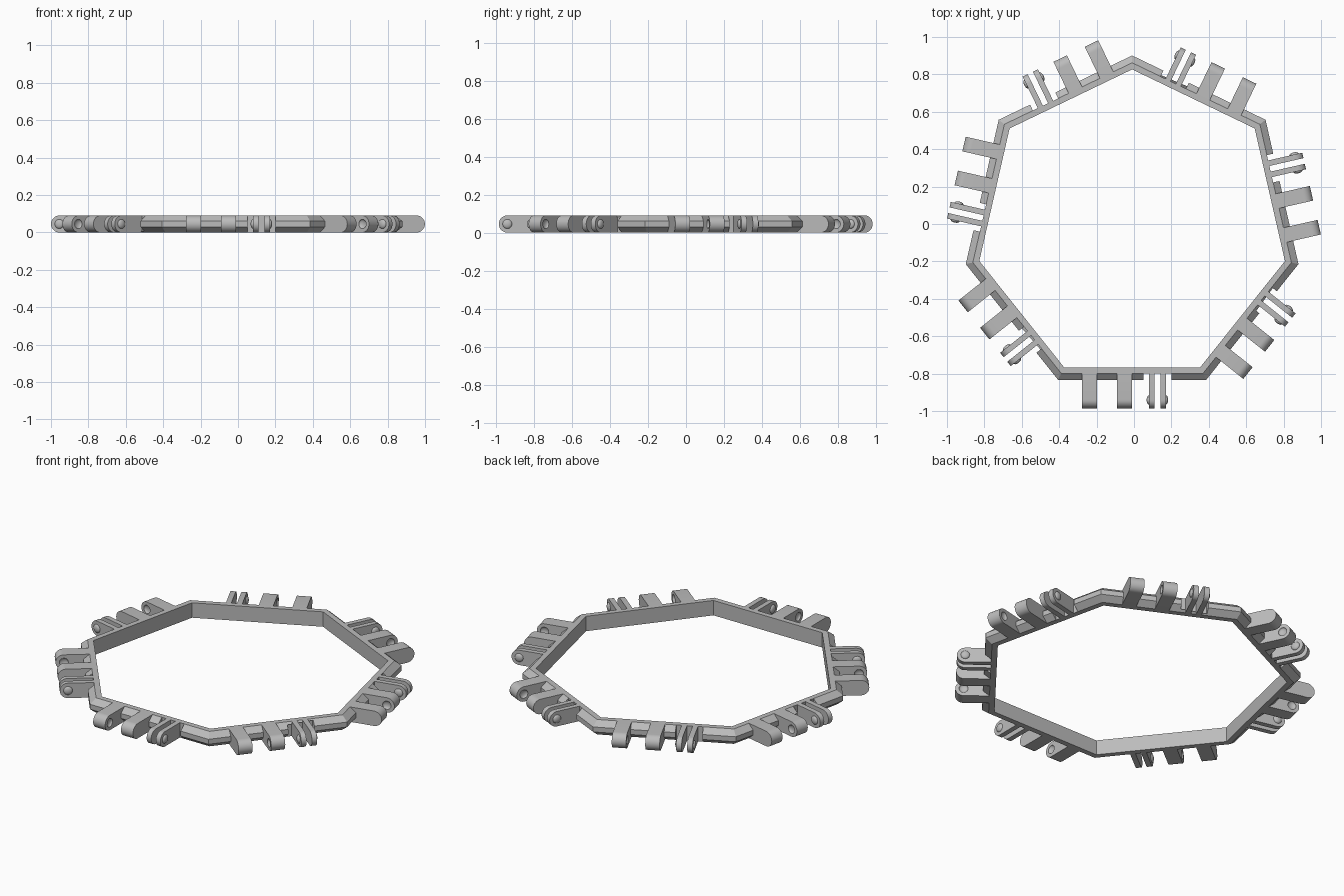
import bpy, bmesh, math
from mathutils import Matrix, Vector

cube = bpy.data.objects.get("Cube")
if cube:
    bpy.data.objects.remove(cube)

SIDES, HEIGHT = 7, 0.09
OUTER, RIM, INNER, CHAMFER = 0.822, 0.787, 0.755, 0.03   # distances from ring centre
REACH, PIN = 0.974, 0.929                                # tab tip and pivot
GAP = 0.135                                              # offset of each hinge half
CENTRE = Matrix.Translation((-0.01, -0.0115, 0))

grey = bpy.data.materials.new("plain grey")
grey.use_nodes = True
grey.diffuse_color = (0.5, 0.5, 0.5, 1)
grey.node_tree.nodes["Principled BSDF"].inputs["Base Color"].default_value = (0.5, 0.5, 0.5, 1)


def add(name, mesh, matrix=Matrix()):
    obj = bpy.data.objects.new(name, mesh)
    bpy.context.collection.objects.link(obj)
    obj.matrix_world = matrix
    return obj


def to_mesh(name, bm):
    bmesh.ops.recalc_face_normals(bm, faces=bm.faces)
    mesh = bpy.data.meshes.new(name)
    bm.to_mesh(mesh)
    bm.free()
    mesh.materials.append(grey)
    return mesh


def turn(i):
    return Matrix.Rotation(math.tau * i / SIDES, 4, 'Z')


def tab(name, x, width):
    """Rounded-end tab pointing to -y, extruded along x."""
    r = HEIGHT / 2
    arc = [math.pi * i / 16 for i in range(17)]
    outline = [(-RIM, 0)] + [(-PIN - r * math.sin(a), r - r * math.cos(a)) for a in arc]
    outline.append((-RIM, HEIGHT))
    bm = bmesh.new()
    face = bm.faces.new([bm.verts.new((x - width / 2, y, z)) for y, z in outline])
    ext = bmesh.ops.extrude_face_region(bm, geom=[face])
    moved = [v for v in ext["geom"] if isinstance(v, bmesh.types.BMVert)]
    bmesh.ops.translate(bm, verts=moved, vec=(width, 0, 0))
    return to_mesh(name, bm)


def button(name, x):
    """Shallow dome shape centred on a tab side."""
    bm = bmesh.new()
    m = (Matrix.Translation((x, -PIN, HEIGHT / 2)) @ Matrix.Diagonal((0.012, 0.025, 0.025, 1))
         @ Matrix.Rotation(math.pi / 2, 4, 'Y'))
    bmesh.ops.create_uvsphere(bm, u_segments=20, v_segments=10, radius=1, matrix=m)
    return to_mesh(name, bm)


def cut(mesh, cutter_mesh):
    """Return the mesh with the cutter subtracted."""
    body, cutter = add("body", mesh), add("cutter", cutter_mesh)
    cutter.hide_render = True
    mod = body.modifiers.new("cut", 'BOOLEAN')
    mod.object, mod.operation, mod.solver = cutter, 'DIFFERENCE', 'EXACT'
    bpy.context.view_layer.update()
    result = bpy.data.meshes.new_from_object(
        body.evaluated_get(bpy.context.evaluated_depsgraph_get()))
    for obj in (body, cutter):
        bpy.data.objects.remove(obj)
    return result


# Seven-sided ring with chamfered outer edges
section = [(INNER, 0), (RIM, 0), (OUTER, CHAMFER), (OUTER, HEIGHT - CHAMFER),
           (RIM, HEIGHT), (INNER, HEIGHT)]
bm = bmesh.new()
loops = []
for i in range(SIDES):
    a = math.pi / 2 + math.tau * i / SIDES
    k = 1 / math.cos(math.pi / SIDES)
    loops.append([bm.verts.new((d * k * math.cos(a), d * k * math.sin(a), z)) for d, z in section])
for i in range(SIDES):
    p, q = loops[i], loops[(i + 1) % SIDES]
    for j in range(len(section)):
        n = (j + 1) % len(section)
        bm.faces.new((p[j], p[n], q[n], q[j]))
ring = to_mesh("ring", bm)

# Clearance notches around each pair of thin plates
bm = bmesh.new()
for i in range(SIDES):
    m = (turn(i) @ Matrix.Translation((GAP, -RIM - 0.05, HEIGHT / 2))
         @ Matrix.Diagonal((0.15, 0.1, 0.2, 1)))
    bmesh.ops.create_cube(bm, size=1, matrix=m)
parts = [add("ring", cut(ring, to_mesh("notches", bm)), CENTRE)]

# Hinge parts shared by every side: dimpled tabs, thin plates and their bumps
kit = []
for label, s in (("first", -1), ("second", 1)):
    solid = tab(label + "_tab", -GAP + s * 0.093, 0.08)
    kit.append((label + "_tab", cut(solid, button("dimple", -GAP + s * 0.053))))
    kit.append((label + "_plate", tab(label + "_plate", GAP + s * 0.0305, 0.03)))
    kit.append((label + "_bump", button(label + "_bump", GAP + s * 0.0455)))

for i in range(SIDES):
    for name, mesh in kit:
        parts.append(add(f"{name}_{i + 1}", mesh, CENTRE @ turn(i)))

# Smooth rounded surfaces, keep hard edges
bpy.ops.object.select_all(action='DESELECT')
for obj in parts:
    obj.select_set(True)
bpy.context.view_layer.objects.active = parts[0]
bpy.ops.object.shade_smooth_by_angle(angle=math.radians(30))
